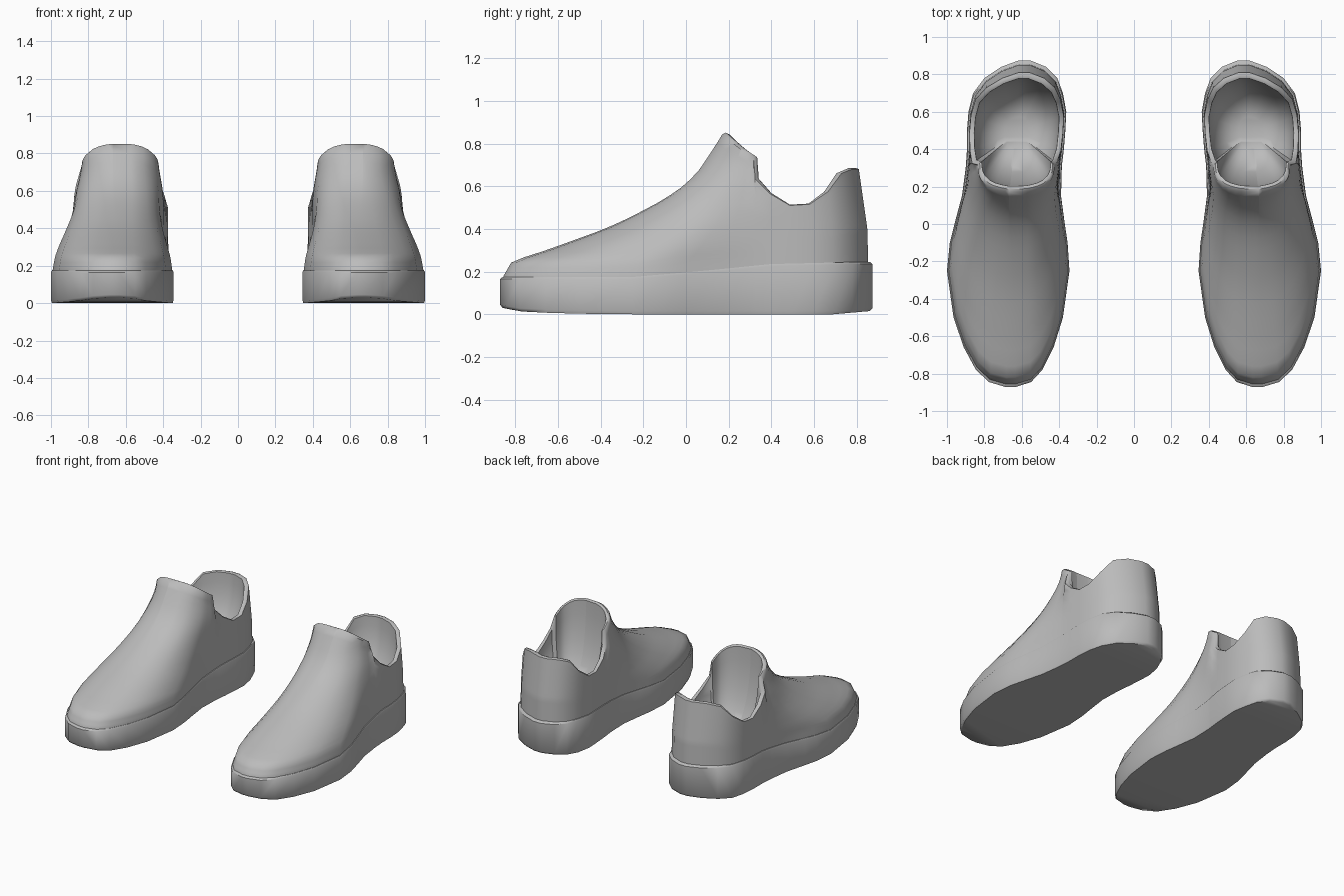
import bpy, bmesh, math

if "Cube" in bpy.data.objects:
    bpy.data.objects.remove(bpy.data.objects["Cube"])

grey = bpy.data.materials.new("plain grey")
grey.diffuse_color = (0.5, 0.5, 0.5, 1)
grey.use_nodes = True
grey.node_tree.nodes["Principled BSDF"].inputs["Base Color"].default_value = grey.diffuse_color

# Sole outline: y, inner x, outer x
OUTLINE = [(-.872, .635, .685), (-.845, .55, .775), (-.78, .49, .845), (-.66, .43, .91),
           (-.5, .38, .965), (-.25, .345, 1.0), (-.1, .355, .985), (0, .37, .96),
           (.15, .39, .92), (.3, .386, .90), (.325, .384, .898), (.4, .375, .893), (.5, .367, .893),
           (.6, .362, .885), (.7, .38, .86), (.78, .41, .80), (.84, .47, .71), (.875, .555, .615)]
N = len(OUTLINE)
MID_X, SPLIT, PIVOT = .63, .3, .32


def table(points, v):
    """Piecewise linear lookup."""
    if v <= points[0][0]:
        return points[0][1]
    for (a, p), (b, q) in zip(points, points[1:]):
        if v <= b:
            return p + (q - p) * (v - a) / (b - a)
    return points[-1][1]


def smooth(a, b, v):
    k = min(1, max(0, (v - a) / (b - a)))
    return k * k * (3 - 2 * k)


def ring(fn):
    """Counter-clockwise loop: outer side to the heel, inner side back to the toe."""
    return [fn(xo, y) for y, xi, xo in OUTLINE] + [fn(xi, y) for y, xi, xo in reversed(OUTLINE)]


def build(name, rings, cap_first):
    bm = bmesh.new()
    loops = [[bm.verts.new(p) for p in r] for r in rings]
    n = 2 * N
    for a, b in zip(loops, loops[1:]):
        for i in range(n):
            j = (i + 1) % n
            bm.faces.new((a[i], a[j], b[j], b[i]))
    for i in range(N - 1):  # strips across the ends
        quad = (i, i + 1, n - 2 - i, n - 1 - i)
        bm.faces.new([loops[-1][k] for k in quad])
        if cap_first:
            bm.faces.new([loops[0][k] for k in reversed(quad)])
    me = bpy.data.meshes.new(name)
    bm.to_mesh(me)
    bm.free()
    me.materials.append(grey)
    ob = bpy.data.objects.new(name, me)
    bpy.context.collection.objects.link(ob)
    bpy.context.view_layer.objects.active = ob
    ob.select_set(True)
    bpy.ops.object.shade_smooth_by_angle(angle=0.8)
    ob.select_set(False)
    ob.modifiers.new("pair", 'MIRROR').use_mirror_merge = False
    return ob


# Sole: thick slab, curled up a little at toe and heel
def sole_top(y):
    return table([(-.25, .175), (.1, .205), (.4, .235), (.8, .245)], y)


def sole_bottom(y):
    return table([(-.87, .03), (-.8, .014), (-.6, .004), (-.3, 0), (.7, 0), (.875, .015)], y)


def inset(x, y, f):
    return MID_X + (x - MID_X) * f, y * f


build("sole", [
    ring(lambda x, y: (*inset(x, y, .985), sole_bottom(y))),
    ring(lambda x, y: (x, y, sole_bottom(y) + .015)),
    ring(lambda x, y: (x, y, sole_top(y) - .01)),
    ring(lambda x, y: (*inset(x, y, .985), sole_top(y)))], True)

# Upper: outline shrinks with height, toe end slides back along the instep
TOE = [(.15, -.86), (.18, -.855), (.25, -.815), (.285, -.7), (.32, -.6), (.4, -.38), (.46, -.25),
       (.54, -.1), (.61, 0), (.68, .065), (.84, .17)]
HEEL = [(.18, .855), (.4, .85), (.68, .81)]
FRONT_W = [(.18, .975), (.25, .94), (.36, .83), (.5, .72), (.73, .62), (.84, .6)]
MIDDLE_W = [(.18, .965), (.5, .94), (.6, .9), (.73, .8)]
REAR_W = [(.2, .965), (.7, .94)]
COLLAR = [(.325, .635), (.4, .565), (.5, .51), (.55, .505), (.6, .515), (.7, .575), (.78, .66),
          (.84, .68)]


def collar(y):
    if y <= SPLIT:
        return .843 - .108 * max(0, (y + .87) / (SPLIT + .87)) ** 1.15
    return table(COLLAR, y)


def upper_point(x, y, t):
    z0 = sole_top(y) - .02
    z = z0 + (collar(y) - z0) * t ** 1.4
    if y <= SPLIT:
        k = smooth(-.2, SPLIT, y)
        dx = (x - MID_X) * (table(FRONT_W, z) * (1 - k) + table(MIDDLE_W, z) * k)
        # the tongue becomes a half ellipse towards its top
        f = min(1, (PIVOT - y) / (PIVOT + .87))
        oval = math.copysign(.257 * table(MIDDLE_W, z) * math.sqrt(1 - (f * .985) ** 2.2), x - MID_X)
        b = smooth(.3, .75, z)
        dx += (oval - dx) * b
        y = PIVOT - f * (PIVOT - table(TOE, z))
    else:
        k = smooth(SPLIT, .45, y)
        dx = (x - MID_X) * (table(MIDDLE_W, z) * (1 - k) + table(REAR_W, z) * k)
        y = PIVOT + (y - PIVOT) * (table(HEEL, z) - PIVOT) / (.875 - PIVOT)
    return MID_X + dx, y, z


# Collar lip and the rounded hollow for the foot
CX, CY, FLOOR = .625, .49, .27


def hollow_point(x, y, f, depth):
    px, py, pz = upper_point(x, y, 1)
    return CX + (px - CX) * f, CY + (py - CY) * f, pz + (FLOOR - pz) * depth


STEPS = 22
rings = [ring(lambda x, y, t=i / STEPS: upper_point(x, y, t)) for i in range(STEPS + 1)]
rings.append(ring(lambda x, y: hollow_point(x, y, .95, -.015)))
for i in range(9):
    a = math.radians(10 * i)
    rings.append(ring(lambda x, y, a=a: hollow_point(x, y, .9 * math.cos(a) ** .7, math.sin(a))))
build("upper", rings, False)
